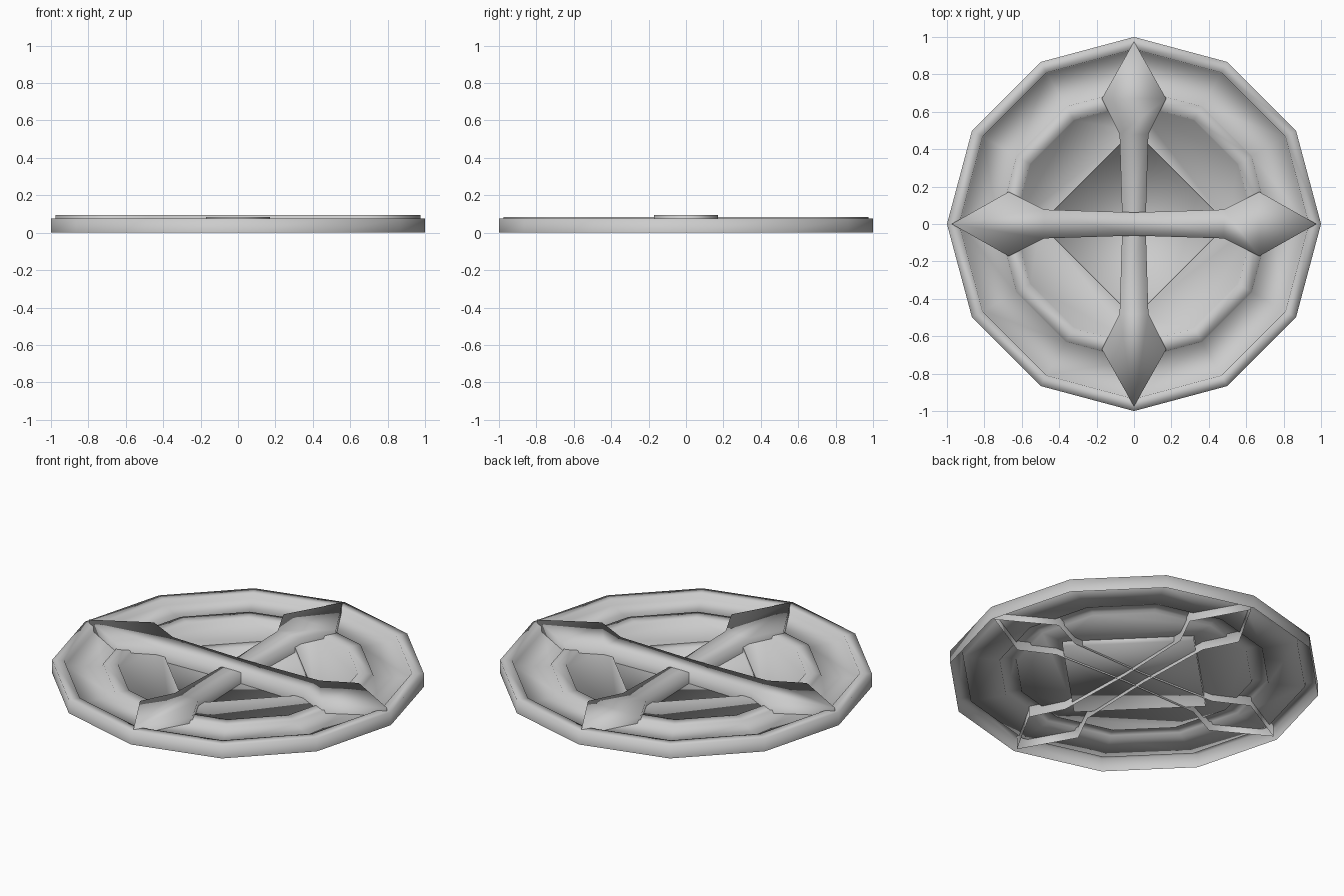
import bpy
import bmesh
from math import cos, sin, pi

cube = bpy.data.objects.get("Cube")
if cube:
    bpy.data.objects.remove(cube, do_unlink=True)

grey = bpy.data.materials.new("plain grey")
grey.use_nodes = True
tone = (0.6, 0.6, 0.6, 1)
grey.diffuse_color = tone
grey.node_tree.nodes["Principled BSDF"].inputs["Base Color"].default_value = tone


def finish(name, bm):
    mesh = bpy.data.meshes.new(name)
    bm.to_mesh(mesh)
    bm.free()
    mesh.materials.append(grey)
    mesh.shade_smooth()
    obj = bpy.data.objects.new(name, mesh)
    bpy.context.collection.objects.link(obj)
    return obj


def ring(bm, sides, r, z):
    return [bm.verts.new((r * cos(2 * pi * i / sides), r * sin(2 * pi * i / sides), z))
            for i in range(sides)]


def bridge(bm, a, b):
    n = len(a)
    for i in range(n):
        j = (i + 1) % n
        bm.faces.new((a[i], a[j], b[j], b[i]))


# Twelve-sided stepped dish: outer wall, rim, channel, raised inner ring
FLOOR = 0.05
profile = [(1, 0), (1, 0.077), (0.935, 0.077), (0.93, 0.048), (0.73, 0.048),
           (0.725, 0.066), (0.645, 0.066), (0.64, FLOOR)]
bm = bmesh.new()
rings = [ring(bm, 12, r, z) for r, z in profile]
for a, b in zip(rings, rings[1:]):
    bridge(bm, a, b)

# Inner floor around the square opening
inner, square = rings[-1], ring(bm, 4, 0.5, FLOOR)
for q in range(4):
    arc = [inner[(3 * q + k) % 12] for k in range(4)]
    bm.faces.new(arc + [square[(q + 1) % 4], square[q]])
finish("dish", bm)

# Sunken square panel in the middle
bm = bmesh.new()
top, low = ring(bm, 4, 0.5, FLOOR), ring(bm, 4, 0.5, 0.02)
bridge(bm, top, low)
bm.faces.new(low)
finish("sunken_panel", bm)


# Crossed bars with pointed heads, open underneath
def pointed_bar(name, bottom, top, turn):
    half = [(0.975, 0), (0.67, 0.172), (0.48, 0.077), (0, 0.062),
            (-0.48, 0.077), (-0.67, 0.172), (-0.975, 0)]
    outline = half + [(x, -y) for x, y in half[-2:0:-1]]
    bm = bmesh.new()
    lower = [bm.verts.new((x, y, bottom)) for x, y in outline]
    upper = [bm.verts.new((x, y, top)) for x, y in outline]
    bridge(bm, lower, upper)
    bm.faces.new(upper)
    obj = finish(name, bm)
    obj.rotation_euler.z = turn


pointed_bar("side_to_side_bar", 0.01, 0.095, 0)
pointed_bar("front_to_back_bar", 0, 0.085, pi / 2)
